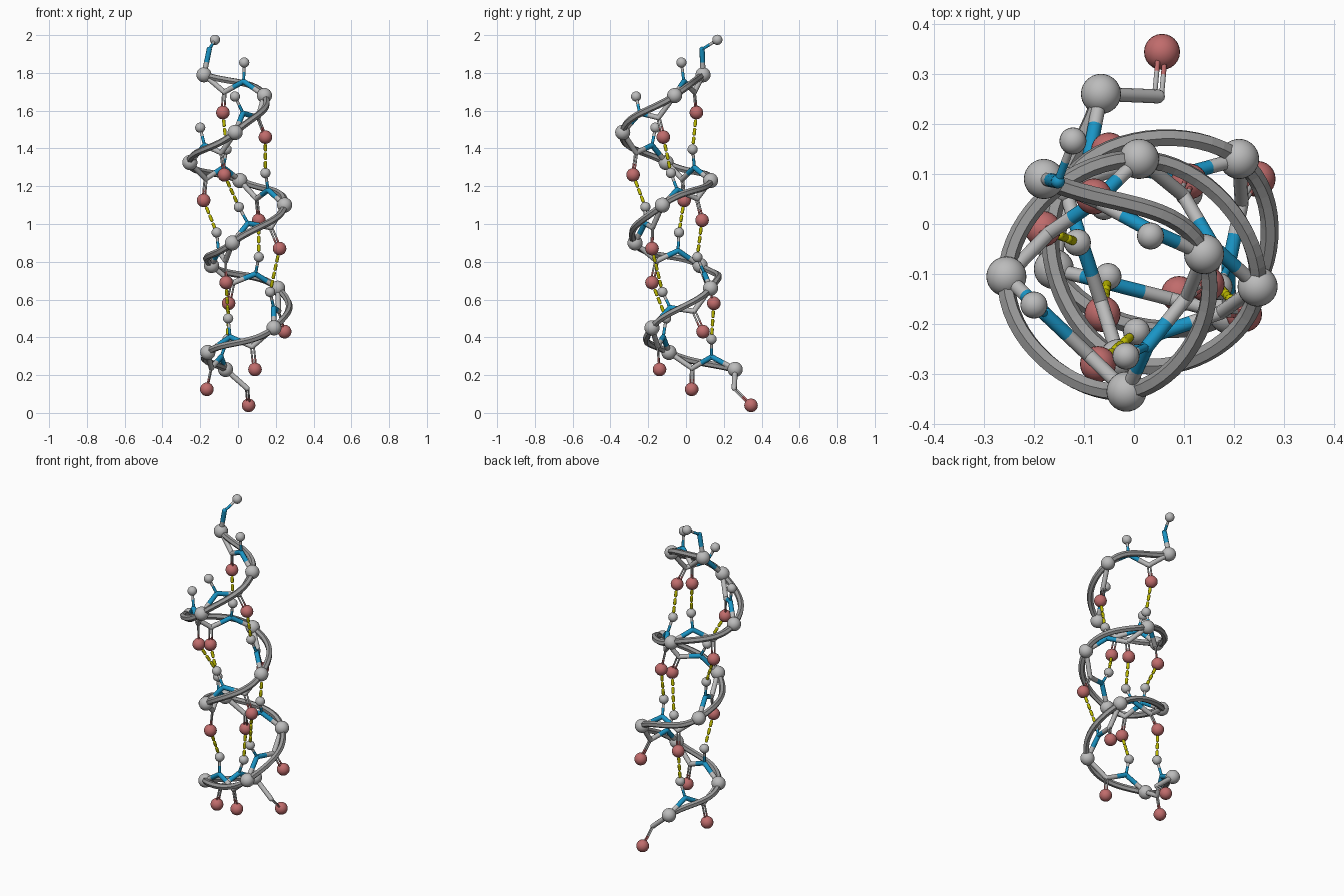
import bpy, bmesh
from math import radians
from mathutils import Vector, Matrix

cube = bpy.data.objects.get("Cube")
if cube:
    bpy.data.objects.remove(cube, do_unlink=True)


def material(name, rgb):
    m = bpy.data.materials.new(name)
    m.use_nodes = True
    m.diffuse_color = (*rgb, 1)
    m.node_tree.nodes["Principled BSDF"].inputs["Base Color"].default_value = (*rgb, 1)
    return m


GREY = material("light grey", (0.50, 0.50, 0.50))
RIBBON = material("ribbon grey", (0.32, 0.32, 0.32))
RED = material("dusty red", (0.53, 0.15, 0.15))
BLUE = material("bright blue", (0.01, 0.30, 0.56))
YELLOW = material("yellow", (0.50, 0.48, 0.0))


class Part:
    """Collects balls and rods, then becomes one smooth object."""

    def __init__(self, name, mat):
        self.name, self.mat, self.bm = name, mat, bmesh.new()

    def ball(self, centre, radius, segments=24):
        bmesh.ops.create_uvsphere(self.bm, u_segments=segments, v_segments=segments // 2,
                                  radius=radius, matrix=Matrix.Translation(centre))

    def rod(self, a, b, radius):
        d = b - a
        turn = d.to_track_quat('Z', 'Y').to_matrix().to_4x4()
        bmesh.ops.create_cone(self.bm, cap_ends=True, segments=12, radius1=radius,
                              radius2=radius, depth=d.length,
                              matrix=Matrix.Translation((a + b) / 2) @ turn)

    def build(self):
        mesh = bpy.data.meshes.new(self.name)
        self.bm.to_mesh(mesh)
        self.bm.free()
        mesh.materials.append(self.mat)
        obj = bpy.data.objects.new(self.name, mesh)
        bpy.context.collection.objects.link(obj)
        bpy.ops.object.select_all(action='DESELECT')
        obj.select_set(True)
        bpy.context.view_layer.objects.active = obj
        bpy.ops.object.shade_smooth_by_angle(angle=radians(40))


# Atom centres along the chain, from top to bottom
alpha = [Vector(p) for p in (
    (-.18, .09, 1.79), (.14, -.06, 1.68), (-.015, -.335, 1.485), (-.255, -.105, 1.325),
    (.01, .13, 1.23), (.247, -.125, 1.10), (-.03, -.27, .90), (-.14, .075, .78),
    (.21, .13, .66), (.19, -.18, .45), (-.16, -.09, .32), (-.066, .26, .23))]
hydrogen = [Vector(p) for p in (
    (-.122, .166, 1.975), (.033, -.024, 1.855), (-.016, -.264, 1.675), (-.2, -.162, 1.51),
    (-.06, .035, 1.395), (.145, -.08, 1.27), (.005, -.215, 1.09), (-.113, -.037, .955),
    (.11, .06, .825), (.17, -.125, .64), (-.052, -.105, .5), (-.055, .135, .39))]
oxygen = [Vector(p) for p in (
    (-.08, .055, 1.59), (.145, -.12, 1.46), (-.072, -.28, 1.26), (-.182, -.01, 1.125),
    (.11, .085, 1.02), (.22, -.18, .87), (-.063, -.18, .69), (-.05, .147, .58),
    (.247, .09, .43), (.09, -.14, .23), (-.165, .03, .125), (.056, .344, .04))]

# Carbon and nitrogen lie in the plane between neighbouring alpha atoms
nitrogen, carbon = [Vector((-.152, .085, 1.925))], []
for i in range(len(alpha) - 1):
    a, d = alpha[i], alpha[i + 1] - alpha[i]
    w = oxygen[i] - hydrogen[i + 1]
    w = (w - w.project(d)).normalized()
    carbon.append(a + d * .376 + w * .053)
    nitrogen.append(a + d * .629 - w * .036)
carbon.append(Vector((.048, .255, .13)))

alpha_balls = Part("alpha_carbon_balls", GREY)
hydrogen_balls = Part("hydrogen_balls", GREY)
oxygen_balls = Part("oxygen_balls", RED)
grey_bonds = Part("carbon_bonds", GREY)
blue_bonds = Part("nitrogen_bonds", BLUE)
red_bonds = Part("oxygen_bonds", RED)
dashes = Part("hydrogen_bond_dashes", YELLOW)
BOND, THIN, DOUBLE = .014, .008, .005


def split_rod(a, b, part_a, part_b, radius):
    mid = (a + b) / 2
    part_a.rod(a, mid, radius)
    part_b.rod(mid, b, radius)


for i, (a, h, o, n, c) in enumerate(zip(alpha, hydrogen, oxygen, nitrogen, carbon)):
    alpha_balls.ball(a, .04, 32)
    hydrogen_balls.ball(h, .027)
    oxygen_balls.ball(o, .036)
    # Rounded joints and backbone bonds
    blue_bonds.ball(n, BOND, 12)
    grey_bonds.ball(c, BOND, 12)
    split_rod(n, a, blue_bonds, grey_bonds, BOND)
    grey_bonds.rod(a, c, BOND)
    if i + 1 < len(alpha):
        split_rod(c, nitrogen[i + 1], grey_bonds, blue_bonds, BOND)
    split_rod(n, h, blue_bonds, hydrogen_balls, THIN)
    # Double bond in the plane of its neighbours
    axis = (o - c).normalized()
    side = a - c
    side = (side - side.project(axis)).normalized() * .008
    for s in (side, -side):
        split_rod(c + s, o + s, grey_bonds, red_bonds, DOUBLE)
    # Dashed bond to the fourth unit along
    if i + 4 < len(alpha):
        target = hydrogen[i + 4]
        step = (target - o).normalized()
        t = .045
        while t < (target - o).length - .035:
            p, q = o + step * t, o + step * (t + .024)
            dashes.rod(p, q, .009)
            dashes.ball(p, .009, 12)
            dashes.ball(q, .009, 12)
            t += .046

for part in (alpha_balls, hydrogen_balls, oxygen_balls, grey_bonds, blue_bonds, red_bonds, dashes):
    part.build()

# Faceted tube winding through the alpha atoms
curve = bpy.data.curves.new("helix_ribbon", 'CURVE')
curve.dimensions = '3D'
curve.bevel_depth = .018
curve.bevel_resolution = 1
curve.resolution_u = 16
curve.use_fill_caps = True
spline = curve.splines.new('BEZIER')
spline.bezier_points.add(len(alpha) - 1)
for point, a in zip(spline.bezier_points, alpha):
    point.co = a
    point.handle_left_type = point.handle_right_type = 'AUTO'
curve.materials.append(RIBBON)
ribbon = bpy.data.objects.new("helix_ribbon", curve)
bpy.context.collection.objects.link(ribbon)
bpy.context.view_layer.update()
bpy.ops.object.select_all(action='DESELECT')
ribbon.select_set(True)
bpy.context.view_layer.objects.active = ribbon
bpy.ops.object.convert(target='MESH')
bpy.ops.object.shade_flat()
